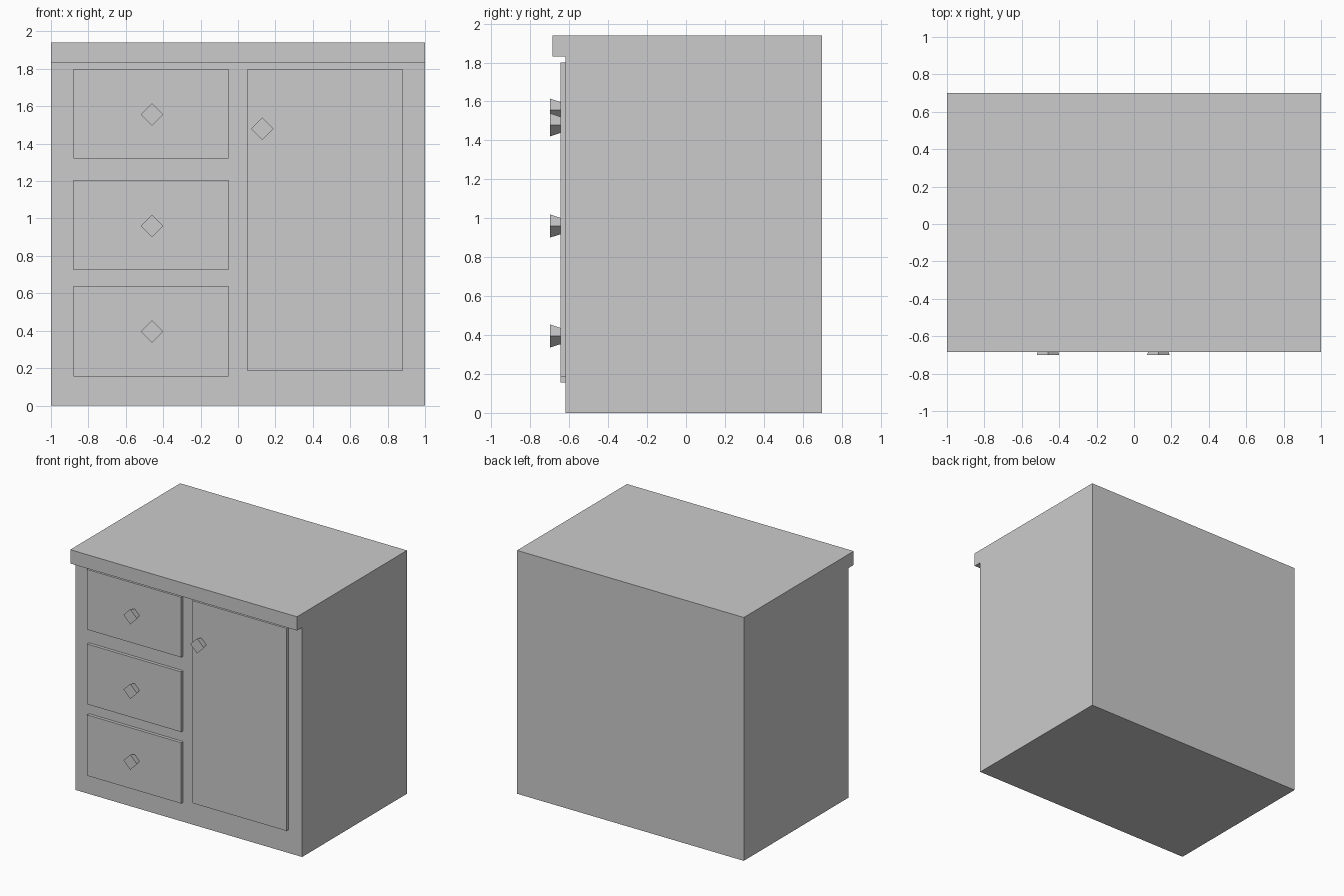
import bpy
import bmesh
from mathutils import Matrix, Vector
from math import pi

cube = bpy.data.objects.get("Cube")
if cube:
    bpy.data.objects.remove(cube, do_unlink=True)

# Single flat grey
GREY = (0.6, 0.6, 0.6, 1.0)
grey = bpy.data.materials.new("light grey")
grey.use_nodes = True
grey.diffuse_color = GREY
grey.node_tree.nodes["Principled BSDF"].inputs["Base Color"].default_value = GREY


def finish(name, bm):
    bmesh.ops.recalc_face_normals(bm, faces=bm.faces)
    mesh = bpy.data.meshes.new(name)
    bm.to_mesh(mesh)
    bm.free()
    mesh.materials.append(grey)
    obj = bpy.data.objects.new(name, mesh)
    bpy.context.collection.objects.link(obj)
    return obj


def panel(name, x0, x1, z0, z1, front=-0.645, back=-0.61):
    bm = bmesh.new()
    bmesh.ops.create_cube(bm, size=1)
    bmesh.ops.scale(bm, vec=(x1 - x0, back - front, z1 - z0), verts=bm.verts)
    bmesh.ops.translate(bm, verts=bm.verts,
                        vec=((x0 + x1) / 2, (front + back) / 2, (z0 + z1) / 2))
    return finish(name, bm)


def knob(name, x, z):
    # Four-sided diamond that flares toward the front
    bm = bmesh.new()
    turn = Matrix.Translation((x, -0.6725, z)) @ Matrix.Rotation(pi / 2, 4, 'X')
    bmesh.ops.create_cone(bm, cap_ends=True, segments=4, radius1=0.042,
                          radius2=0.06, depth=0.055, matrix=turn)
    return finish(name, bm)


# Cabinet body with overhanging top lip, extruded from its side profile
profile = [(0.70, 0), (0.70, 1.94), (-0.685, 1.94), (-0.685, 1.83),
           (-0.62, 1.83), (-0.62, 0)]
bm = bmesh.new()
side = bm.faces.new([bm.verts.new((-1, y, z)) for y, z in profile])
swept = bmesh.ops.extrude_face_region(bm, geom=[side])["geom"]
bmesh.ops.translate(bm, vec=Vector((2, 0, 0)),
                    verts=[v for v in swept if isinstance(v, bmesh.types.BMVert)])
finish("cabinet_body", bm)

# Drawer fronts with centred knobs
drawers = {"lower": (0.155, 0.64, 0.395), "middle": (0.725, 1.205, 0.96),
           "upper": (1.32, 1.80, 1.555)}
for level, (bottom, top, knob_z) in drawers.items():
    panel(level + "_drawer", -0.88, -0.05, bottom, top)
    knob(level + "_drawer_knob", -0.46, knob_z)

# Cupboard door
panel("door", 0.05, 0.88, 0.185, 1.80)
knob("door_knob", 0.13, 1.48)
